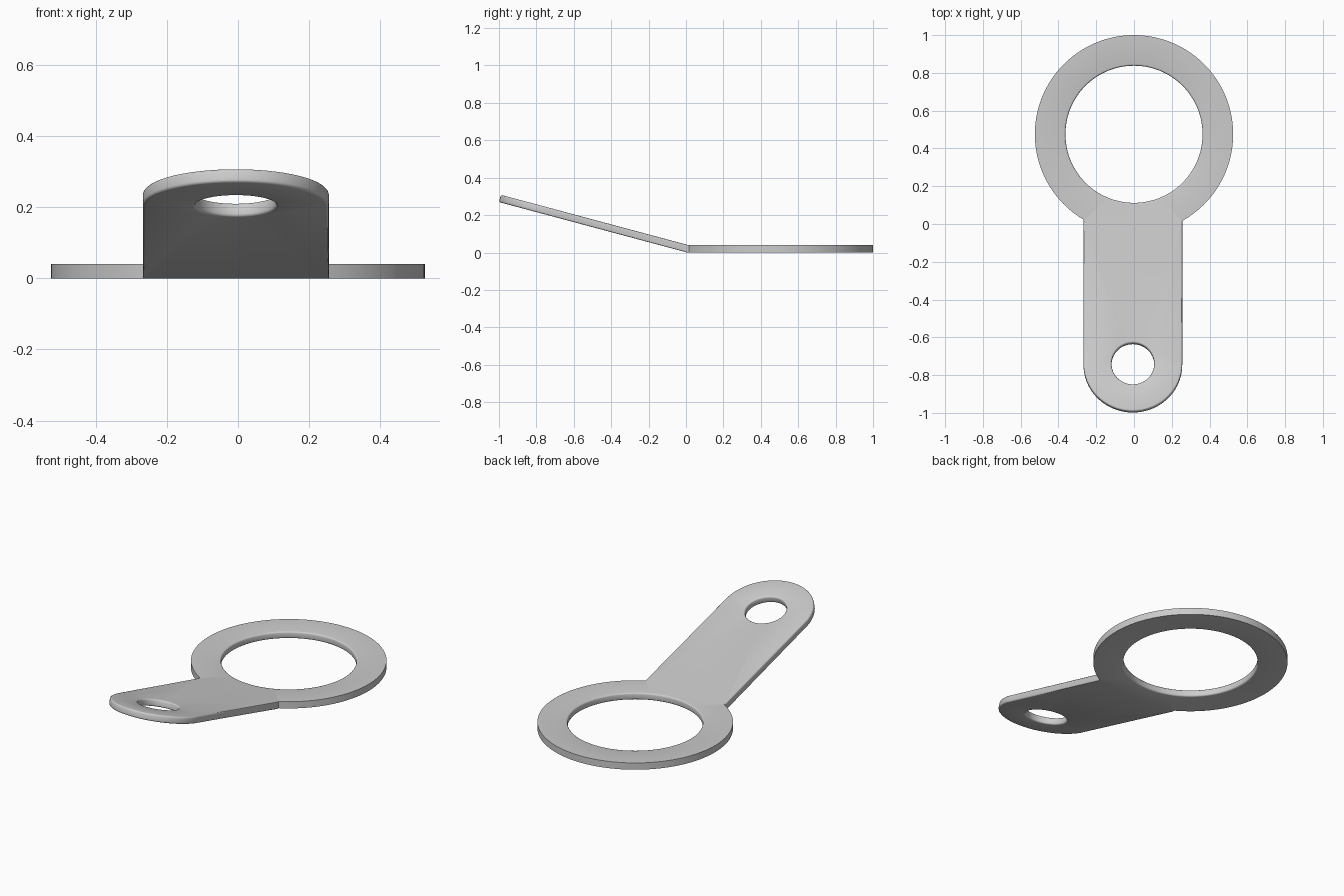
import bpy, bmesh
from math import sin, cos, tan, asin, sqrt, pi, radians
from mathutils import Matrix, Vector

cube = bpy.data.objects.get("Cube")
if cube:
    bpy.data.objects.remove(cube)

THICK, BEND_Y, ANGLE = 0.04, 0.012, radians(15)
RING_Y, RING_R, RING_HOLE = 0.475, 0.525, 0.363
TAB_X, TAB_Y, TAB_R, TAB_HOLE = -0.006, -0.764, 0.2615, 0.113
FILLET = 0.009


def arc(cx, cy, r, start, end, n):
    """Points along an arc, both ends included."""
    steps = [start + (end - start) * i / n for i in range(n + 1)]
    return [(cx + r * cos(a), cy + r * sin(a)) for a in steps]


def add_loop(bm, points):
    verts = [bm.verts.new((x, y, 0)) for x, y in points]
    for a, b in zip(verts, verts[1:] + verts[:1]):
        bm.edges.new((a, b))


bm = bmesh.new()

# Flat outline: ring arc running into the straight tab with a round end
right = asin((TAB_X + TAB_R) / RING_R)
left = asin((TAB_X - TAB_R) / RING_R)
outline = arc(0, RING_Y, RING_R, -pi / 2 + right, 1.5 * pi + left, 120)
outline += arc(TAB_X, TAB_Y, TAB_R, -pi, 0, 48)
add_loop(bm, outline)

# Large ring opening and small tab hole
add_loop(bm, arc(0, RING_Y, RING_HOLE, 0, 2 * pi, 112)[:-1])
add_loop(bm, arc(TAB_X, TAB_Y, TAB_HOLE, 0, 2 * pi, 56)[:-1])
bmesh.ops.triangle_fill(bm, edges=bm.edges[:], use_beauty=True, normal=(0, 0, 1))

# Fold line, then thickness
bmesh.ops.bisect_plane(bm, geom=bm.verts[:] + bm.edges[:] + bm.faces[:],
                       plane_co=(0, BEND_Y, 0), plane_no=(0, 1, 0), dist=1e-5)
bmesh.ops.dissolve_limit(bm, angle_limit=0.01, verts=[],
                         edges=[e for e in bm.edges if len(e.link_faces) == 2 and
                                any(abs(v.co.y - BEND_Y) > 1e-4 for v in e.verts)])
solid = bmesh.ops.extrude_face_region(bm, geom=bm.faces[:])
for v in solid["geom"]:
    if isinstance(v, bmesh.types.BMVert):
        v.co.z = THICK
bmesh.ops.recalc_face_normals(bm, faces=bm.faces[:])

# Rims of the tab and of the ring opening get a small fillet
rims = []
for e in bm.edges:
    a, b = (v.co for v in e.verts)
    if abs(a.z - b.z) > 1e-4 or e.calc_face_angle(0) < 1:
        continue
    on_tab = max(a.y, b.y) < BEND_Y + 1e-4
    on_opening = all(sqrt(p.x ** 2 + (p.y - RING_Y) ** 2) < RING_HOLE + 0.01 for p in (a, b))
    if on_tab or on_opening:
        rims.append(e)
bmesh.ops.bevel(bm, geom=rims, offset=FILLET, segments=3, profile=0.5,
                affect='EDGES', clamp_overlap=False)

# Bend the tab upward about the top of the fold, with a mitred fold section
pivot = Vector((0, BEND_Y, THICK))
turn = Matrix.Rotation(-ANGLE, 3, 'X')
for v in bm.verts:
    if abs(v.co.y - BEND_Y) < 1e-4:
        v.co.y -= (THICK - v.co.z) * tan(ANGLE / 2)
    elif v.co.y < BEND_Y:
        v.co = pivot + turn @ (v.co - pivot)

bmesh.ops.triangulate(bm, faces=[f for f in bm.faces if len(f.verts) > 4])
mesh = bpy.data.meshes.new("bent_ring_plate")
bm.to_mesh(mesh)
bm.free()
plate = bpy.data.objects.new("bent_ring_plate", mesh)
bpy.context.collection.objects.link(plate)

# Plain grey metal
grey = bpy.data.materials.new("light_grey")
grey.use_nodes = True
colour = (0.6, 0.6, 0.6, 1)
grey.diffuse_color = colour
grey.node_tree.nodes["Principled BSDF"].inputs["Base Color"].default_value = colour
mesh.materials.append(grey)

bpy.ops.object.select_all(action='DESELECT')
plate.select_set(True)
bpy.context.view_layer.objects.active = plate
bpy.ops.object.shade_smooth_by_angle(angle=radians(35))
